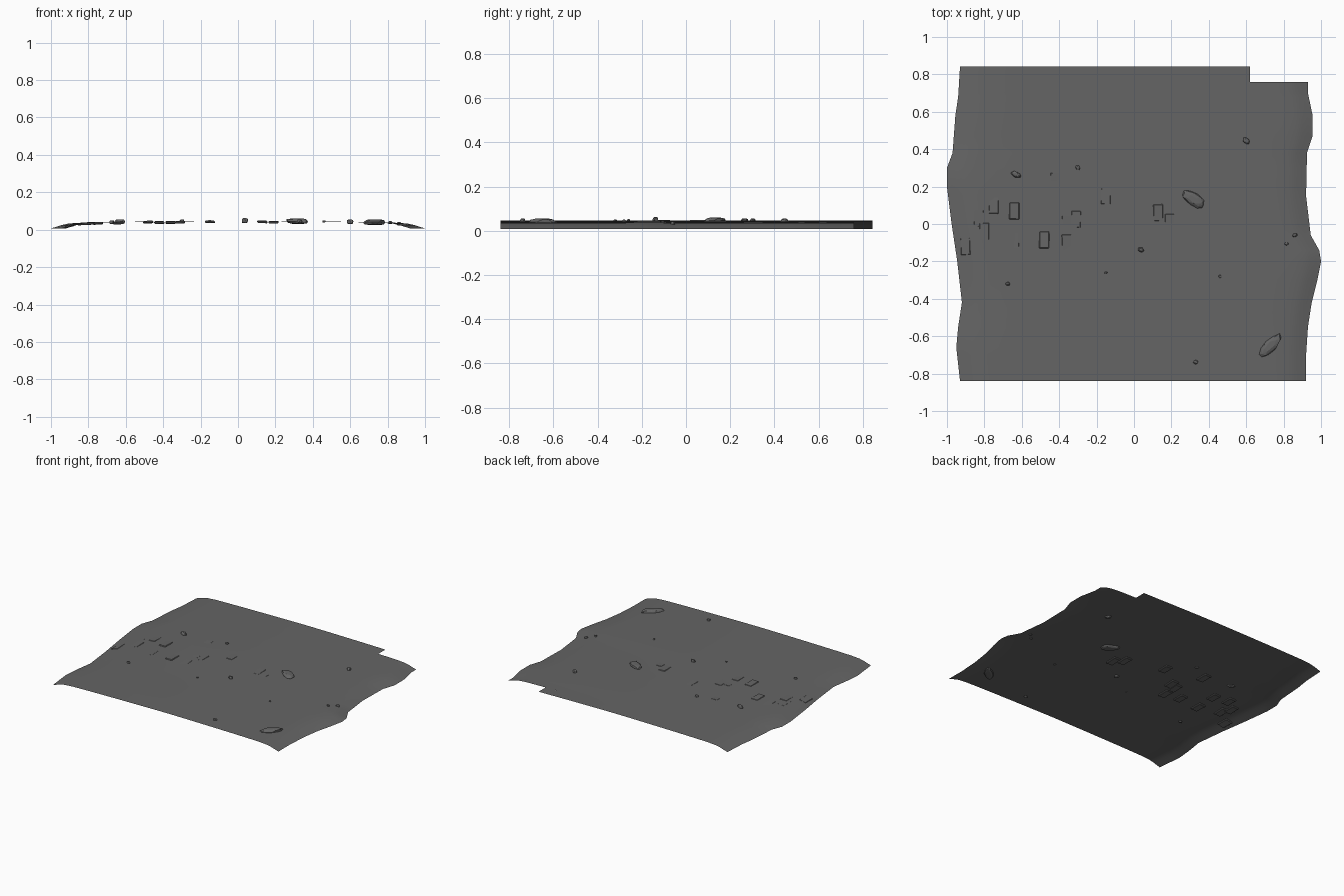
import bpy, bmesh, math, random
from mathutils import Vector, Matrix, noise

if "Cube" in bpy.data.objects:
    bpy.data.objects.remove(bpy.data.objects["Cube"])

random.seed(4)

def material(name, v):
    m = bpy.data.materials.new(name)
    m.diffuse_color = (v, v, v, 1)
    m.use_nodes = True
    m.node_tree.nodes["Principled BSDF"].inputs["Base Color"].default_value = m.diffuse_color
    return m

ASPHALT = material("asphalt grey", 0.13)

def finish(bm, name, smooth=False):
    me = bpy.data.meshes.new(name)
    bm.to_mesh(me)
    bm.free()
    me.materials.append(ASPHALT)
    for p in me.polygons:
        p.use_smooth = smooth
    ob = bpy.data.objects.new(name, me)
    bpy.context.collection.objects.link(ob)
    return ob

# wavy side edges as (y, x), and cross-section height by distance from edge
LEFT = [(-.84, -.93), (-.66, -.95), (-.55, -.94), (-.42, -.92), (-.2, -.945), (0, -.975),
        (.2, -1), (.3, -1), (.38, -.97), (.58, -.955), (.68, -.94), (.845, -.93)]
RIGHT = [(-.84, .92), (-.7, .92), (-.55, .93), (-.42, .95), (-.3, .98), (-.2, 1), (-.14, .99),
         (-.06, .945), (.15, .92), (.38, .925), (.47, .955), (.58, .955), (.7, .93), (.845, .93)]
HEIGHT = [(0, .007), (.03, .016), (.06, .026), (.1, .034), (.17, .038), (.4, .042), (.75, .046), (1.1, .048)]

def interp(pts, t):
    for (a, va), (b, vb) in zip(pts, pts[1:]):
        if t <= b:
            return va + (vb - va) * (t - a) / (b - a)
    return pts[-1][1]

def ground(x, y):
    d = min(x - interp(LEFT, y), interp(RIGHT, y) - x)
    return interp(HEIGHT, max(d, 0))

def sheet(bm, ys, x_end=None):
    ts = [0, .015, .03, .05, .085, .14, .2, .27, .35, .43, .5]
    ts += [1 - t for t in reversed(ts[:-1])]
    rows = []
    for y in ys:
        l, r = interp(LEFT, y), interp(RIGHT, y)
        xs = [l + (r - l) * t for t in ts]
        if x_end:
            xs = [x for x in xs if x < x_end - .08] + [x_end]
        rows.append([bm.verts.new((x, y, ground(x, y))) for x in xs])
    for a, b in zip(rows, rows[1:]):
        for i in range(len(a) - 1):
            bm.faces.new((a[i], a[i + 1], b[i + 1], b[i]))

# road surface with a notched back right corner
bm = bmesh.new()
ys = sorted({y for y, _ in LEFT + RIGHT if y < .76} | {.76})
sheet(bm, ys)
sheet(bm, [.76, .843], .62)
bmesh.ops.remove_doubles(bm, verts=bm.verts, dist=1e-5)
finish(bm, "road_surface", True)

# sunken paving bricks: x, y, top rise above surface
BRICKS = [(-.64, .07, .004), (-.48, -.085, .004), (.13, .06, .002), (-.15, .15, .001),
          (-.75, .1, .001), (-.36, -.1, .001), (-.31, .025, .001), (-.9, -.12, .001),
          (-.8, -.04, .001), (-.83, .03, 0), (-.64, -.09, 0), (.19, .01, 0),
          (-.42, .23, 0), (-.36, 0, 0)]
for x, y, rise in BRICKS:
    bm = bmesh.new()
    bmesh.ops.create_cube(bm, size=1, matrix=Matrix.Diagonal((.054, .092, .012, 1)))
    bmesh.ops.bevel(bm, geom=list(bm.edges), offset=.004, segments=1, affect='EDGES')
    ob = finish(bm, "paving_brick")
    ob.location = (x, y, ground(x, y) - .006 + rise)
    slope = (ground(x + .03, y) - ground(x - .03, y)) / .06
    ob.rotation_euler = (random.uniform(-.04, .04), -math.atan(slope) + random.uniform(-.03, .03),
                         random.uniform(-.04, .04))

# loose stones: x, y, half length, half width, half height, turn in degrees
STONES = [(.32, .13, .07, .033, .014, -35), (.73, -.65, .077, .032, .015, 45),
          (.6, .445, .02, .015, .012, -40), (-.63, .265, .028, .015, .013, -25),
          (-.3, .302, .014, .011, .009, -40), (.037, -.138, .018, .012, .013, -30),
          (-.675, -.32, .013, .01, .01, 0), (-.15, -.26, .008, .006, .006, 20),
          (.46, -.28, .01, .007, .006, -40), (.33, -.738, .013, .011, .01, 0),
          (.86, -.06, .013, .01, .009, 20), (.815, -.106, .011, .008, .008, 0)]
for i, (x, y, a, b, c, turn) in enumerate(STONES):
    bm = bmesh.new()
    bmesh.ops.create_icosphere(bm, subdivisions=2, radius=1)
    for v in bm.verts:
        v.co *= 1 + .25 * noise.noise(v.co * 1.3 + Vector((i * 3.7, 0, 0)))
        v.co.z = max(-.7, min(.7, v.co.z)) / .7      # flattened top and base
        v.co = Vector((v.co.x * a, v.co.y * b, v.co.z * c))
    ob = finish(bm, "loose_stone")
    ob.location = (x, y, ground(x, y) + c * .1)
    ob.rotation_euler.z = math.radians(turn)
